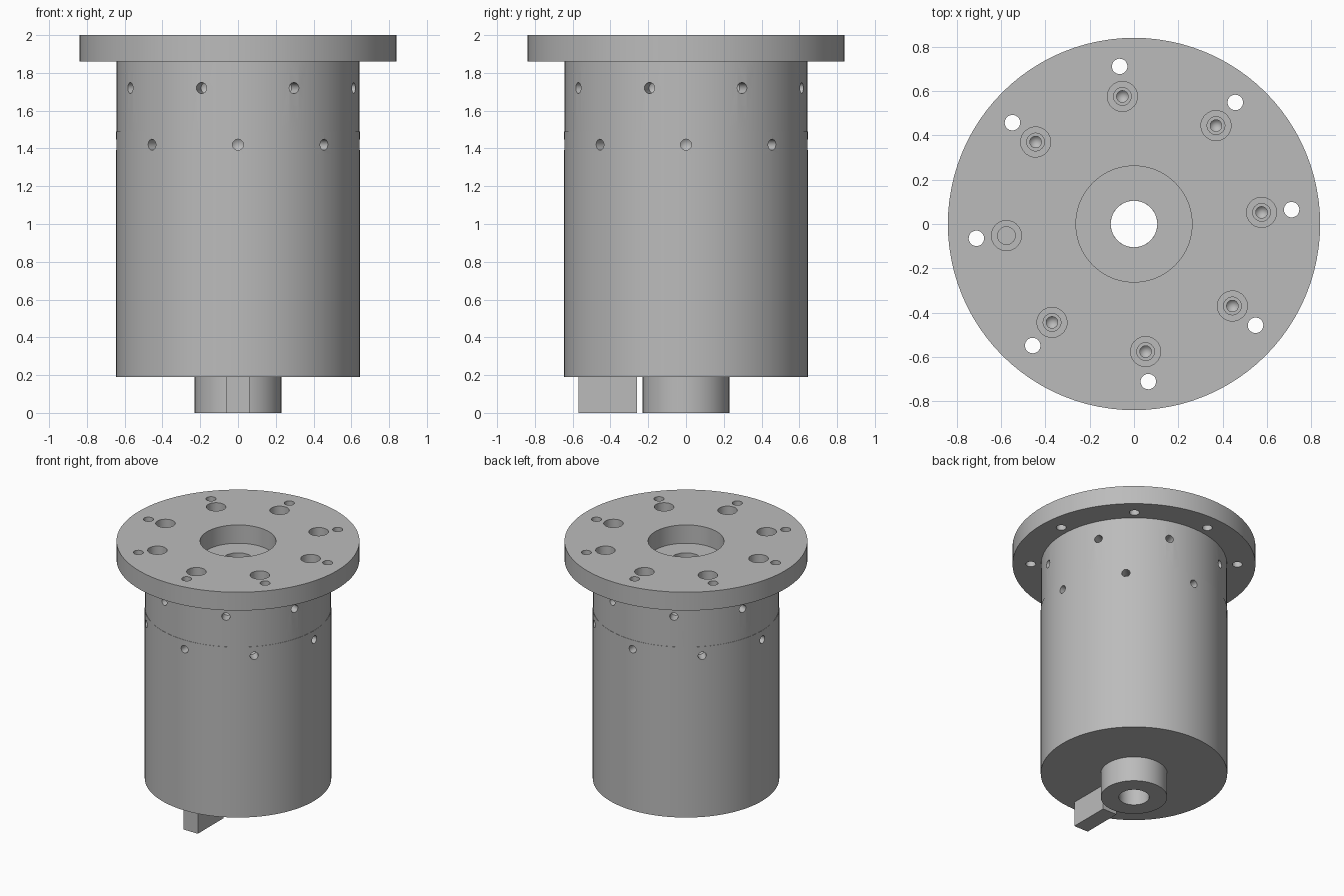
import bpy
import bmesh
from math import radians, pi
from mathutils import Matrix

if "Cube" in bpy.data.objects:
    bpy.data.objects.remove(bpy.data.objects["Cube"])

steel = bpy.data.materials.new("grey_steel")
steel.use_nodes = True
GREY = (0.5, 0.5, 0.5, 1)
steel.diffuse_color = GREY
steel.node_tree.nodes["Principled BSDF"].inputs["Base Color"].default_value = GREY


def finish(name, bm):
    bmesh.ops.recalc_face_normals(bm, faces=bm.faces)
    mesh = bpy.data.meshes.new(name)
    bm.to_mesh(mesh)
    bm.free()
    mesh.materials.append(steel)
    ob = bpy.data.objects.new(name, mesh)
    bpy.context.collection.objects.link(ob)
    return ob


def revolve(bm, profile, segs, matrix=Matrix()):
    """Spin a closed (radius, height) profile round z, then place it."""
    verts = [bm.verts.new((r, 0, z)) for r, z in profile]
    edges = [bm.edges.new((a, b)) for a, b in zip(verts, verts[1:] + verts[:1])
             if a.co.x > 0 or b.co.x > 0]
    out = bmesh.ops.spin(bm, geom=verts + edges, cent=(0, 0, 0), axis=(0, 0, 1),
                         angle=2 * pi, steps=segs, use_duplicate=False)
    new = {v for v in bm.verts if v.index == -1 or not v.tag}
    bmesh.ops.remove_doubles(bm, verts=list(new), dist=1e-5)
    fresh = [v for v in bm.verts if not v.tag]
    bmesh.ops.transform(bm, matrix=matrix, verts=fresh)
    for v in fresh:
        v.tag = True


def ring(name, outer, inner, z0, z1, segs=72):
    bm = bmesh.new()
    revolve(bm, [(inner, z0), (outer, z0), (outer, z1), (inner, z1)], segs)
    return finish(name, bm)


def drill(cutter, *targets):
    cutter.hide_render = True
    for ob in targets:
        mod = ob.modifiers.new("holes", "BOOLEAN")
        mod.operation, mod.solver, mod.object = "DIFFERENCE", "EXACT", cutter
        bpy.context.view_layer.objects.active = ob
        bpy.ops.object.modifier_apply(modifier=mod.name)
    bpy.data.objects.remove(cutter)


# Main turned parts
flange = ring("top_flange", 0.84, 0.262, 1.86, 2.0, 96)
collar = ring("upper_collar", 0.643, 0.105, 1.49, 1.86)
band = ring("joint_band", 0.645, 0.105, 1.37, 1.49)
body = ring("main_body", 0.645, 0.105, 0.19, 1.37)
boss = ring("bottom_boss", 0.23, 0.105, 0, 0.19, 48)

# Drive key beside the boss
bm = bmesh.new()
bmesh.ops.create_cube(bm, size=1, matrix=Matrix.Translation((0, -0.415, 0.1))
                      @ Matrix.Diagonal((0.12, 0.31, 0.2, 1)))
key = finish("drive_key", bm)

# Flange holes: clearance holes outside, counterbored screw holes inside
through = [(0, 1.8), (0.035, 1.8), (0.035, 2.1), (0, 2.1)]
blank = [(0, 1.8), (0.04, 1.8), (0.04, 1.92), (0.068, 1.92), (0.068, 2.1), (0, 2.1)]
screw = [(0, 1.6), (0.026, 1.63), (0.026, 1.8)] + blank[1:]
clearance, counterbores = bmesh.new(), bmesh.new()
for i in range(8):
    turn = Matrix.Rotation(radians(5.2 + 45 * i), 4, "Z")
    revolve(clearance, through, 24, turn @ Matrix.Translation((0.714, 0, 0)))
    revolve(counterbores, blank if i == 4 else screw, 24,
            turn @ Matrix.Translation((0.578, 0, 0)))
drill(finish("clearance_cutter", clearance), flange)
drill(finish("counterbore_cutter", counterbores), flange, collar)

# Radial holes round the collar and the joint band
side = [(0, 0.54), (0.029, 0.56), (0.029, 0.75), (0, 0.75)]
for part, height, start in ((collar, 1.72, 27.5), (band, 1.42, 0)):
    bm = bmesh.new()
    for i in range(8):
        turn = Matrix.Rotation(radians(start + 45 * i), 4, "Z")
        revolve(bm, side, 20, Matrix.Translation((0, 0, height)) @ turn
                @ Matrix.Rotation(radians(90), 4, "X"))
    drill(finish("radial_cutter", bm), part)

# Smooth round walls, sharp rims
bpy.ops.object.select_all(action="DESELECT")
for ob in (flange, collar, band, body, boss):
    ob.select_set(True)
bpy.context.view_layer.objects.active = flange
bpy.ops.object.shade_smooth_by_angle(angle=radians(30))
